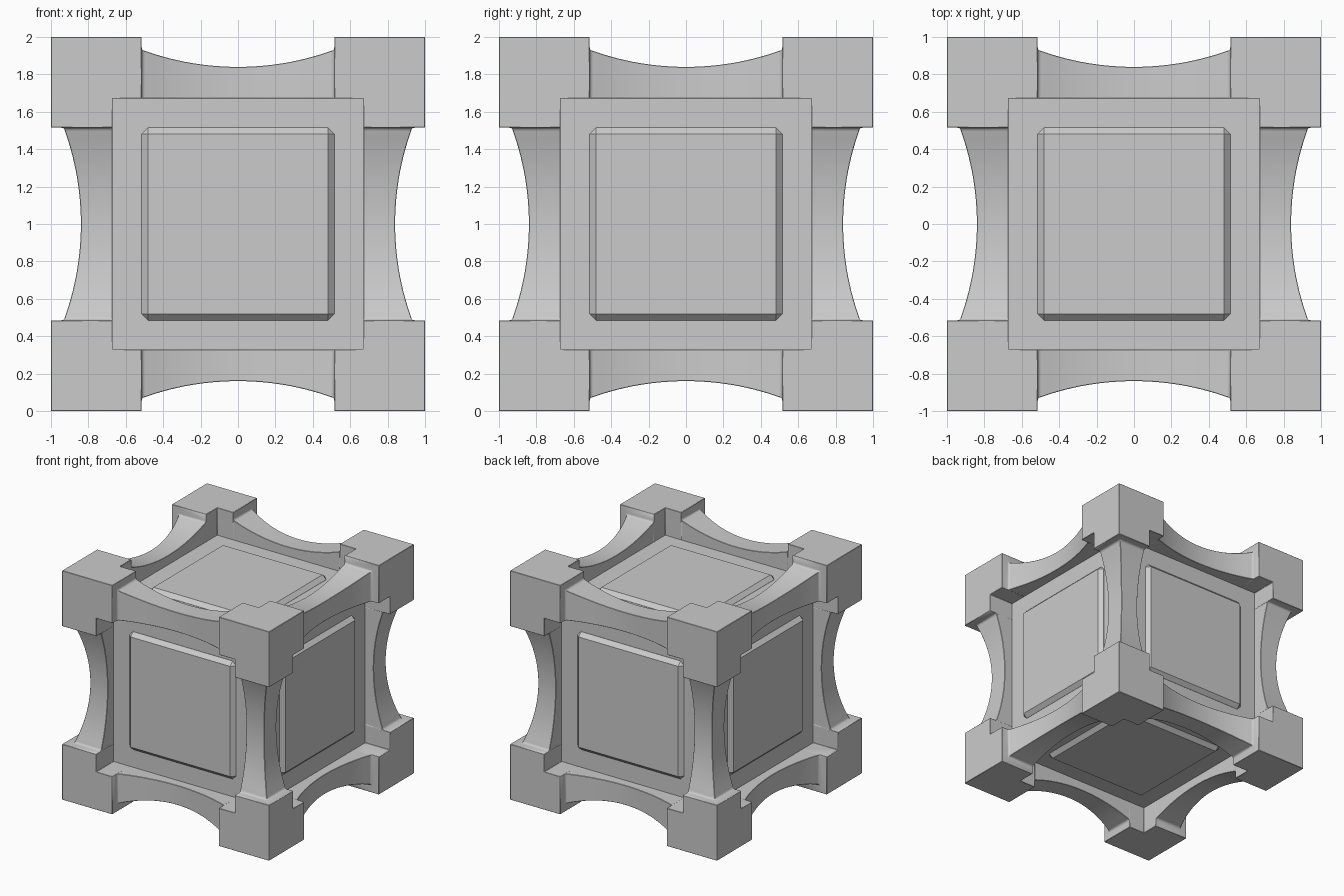
import bpy, bmesh, math
from itertools import product
from mathutils import Vector, Matrix

if "Cube" in bpy.data.objects:
    bpy.data.objects.remove(bpy.data.objects["Cube"])

INNER, BLOCK, OUT = 0.67, 0.515, 1.0    # pocket half width, block start, outer half size
FLOOR, PANEL_TOP = 0.76, 0.795          # pocket floor and raised panel heights
CENTRE = Vector((0, 0, 1))


def add_object(name, bm):
    bmesh.ops.recalc_face_normals(bm, faces=bm.faces)
    me = bpy.data.meshes.new(name)
    bm.to_mesh(me)
    bm.free()
    ob = bpy.data.objects.new(name, me)
    ob.location = CENTRE
    bpy.context.collection.objects.link(ob)
    return ob


# Beam profile: (distance along the beam, outer half size) with a concave middle
R, MID, FILLET = 1.49, 0.84, 0.02


def arc(t):
    return MID + R - math.sqrt(R * R - t * t)


end = BLOCK - FILLET
half = [(end * i / 14, arc(end * i / 14)) for i in range(15)]
for k in (1, 2, 3):
    a = math.radians(30 * k)
    half.append((end + FILLET * math.sin(a), arc(end) + FILLET * (1 - math.cos(a))))
half += [(BLOCK, OUT), (INNER, OUT)]
profile = [(-t, f) for t, f in reversed(half[1:])] + half

# Frame: twelve square-section beams that swell into the corner blocks
bm = bmesh.new()
for axis in range(3):
    for su, sv in product((-1, 1), repeat=2):
        rings = []
        for t, f in profile:
            ring = []
            for u, v in ((INNER, INNER), (f, INNER), (f, f), (INNER, f)):
                co = [0, 0, 0]
                co[axis], co[(axis + 1) % 3], co[(axis + 2) % 3] = t, u * su, v * sv
                ring.append(bm.verts.new(co))
            rings.append(ring)
        for a, b in zip(rings, rings[1:]):
            for i in range(4):
                j = (i + 1) % 4
                bm.faces.new((a[i], a[j], b[j], b[i]))

# Outer caps of the eight corners, closing the beams into one skin
for signs in product((-1, 1), repeat=3):
    for axis in range(3):
        quad = []
        for u, v in ((INNER, INNER), (OUT, INNER), (OUT, OUT), (INNER, OUT)):
            co = [0, 0, 0]
            co[axis] = OUT * signs[axis]
            co[(axis + 1) % 3] = u * signs[(axis + 1) % 3]
            co[(axis + 2) % 3] = v * signs[(axis + 2) % 3]
            quad.append(bm.verts.new(co))
        bm.faces.new(quad)
bmesh.ops.remove_doubles(bm, verts=bm.verts, dist=0.0005)
frame = add_object("frame", bm)
bpy.context.view_layer.objects.active = frame
frame.select_set(True)
bpy.ops.object.shade_smooth_by_angle(angle=math.radians(35))
frame.select_set(False)
bevel = frame.modifiers.new("soft_edges", 'BEVEL')
bevel.width, bevel.segments = 0.006, 1
bevel.limit_method, bevel.angle_limit = 'ANGLE', math.radians(45)
bevel.use_clamp_overlap = True

# Core: its faces are the pocket floors
bm = bmesh.new()
bmesh.ops.create_cube(bm, size=2 * FLOOR)
add_object("core", bm)

# Raised chamfered panel on every side
TURNS = {"top": (0, 'X'), "bottom": (180, 'X'), "front": (90, 'X'),
         "back": (-90, 'X'), "right": (90, 'Y'), "left": (-90, 'Y')}
for side, (angle, axis) in TURNS.items():
    bm = bmesh.new()
    depth = 0.2
    bmesh.ops.create_cube(bm, size=1)
    bmesh.ops.scale(bm, vec=(2 * BLOCK, 2 * BLOCK, depth), verts=bm.verts)
    bmesh.ops.translate(bm, vec=(0, 0, PANEL_TOP - depth / 2), verts=bm.verts)
    bmesh.ops.bevel(bm, geom=bm.edges[:], offset=0.034, segments=1,
                    affect='EDGES', profile=0.5)
    bmesh.ops.transform(bm, matrix=Matrix.Rotation(math.radians(angle), 4, axis),
                        verts=bm.verts)
    add_object(side + "_panel", bm)
